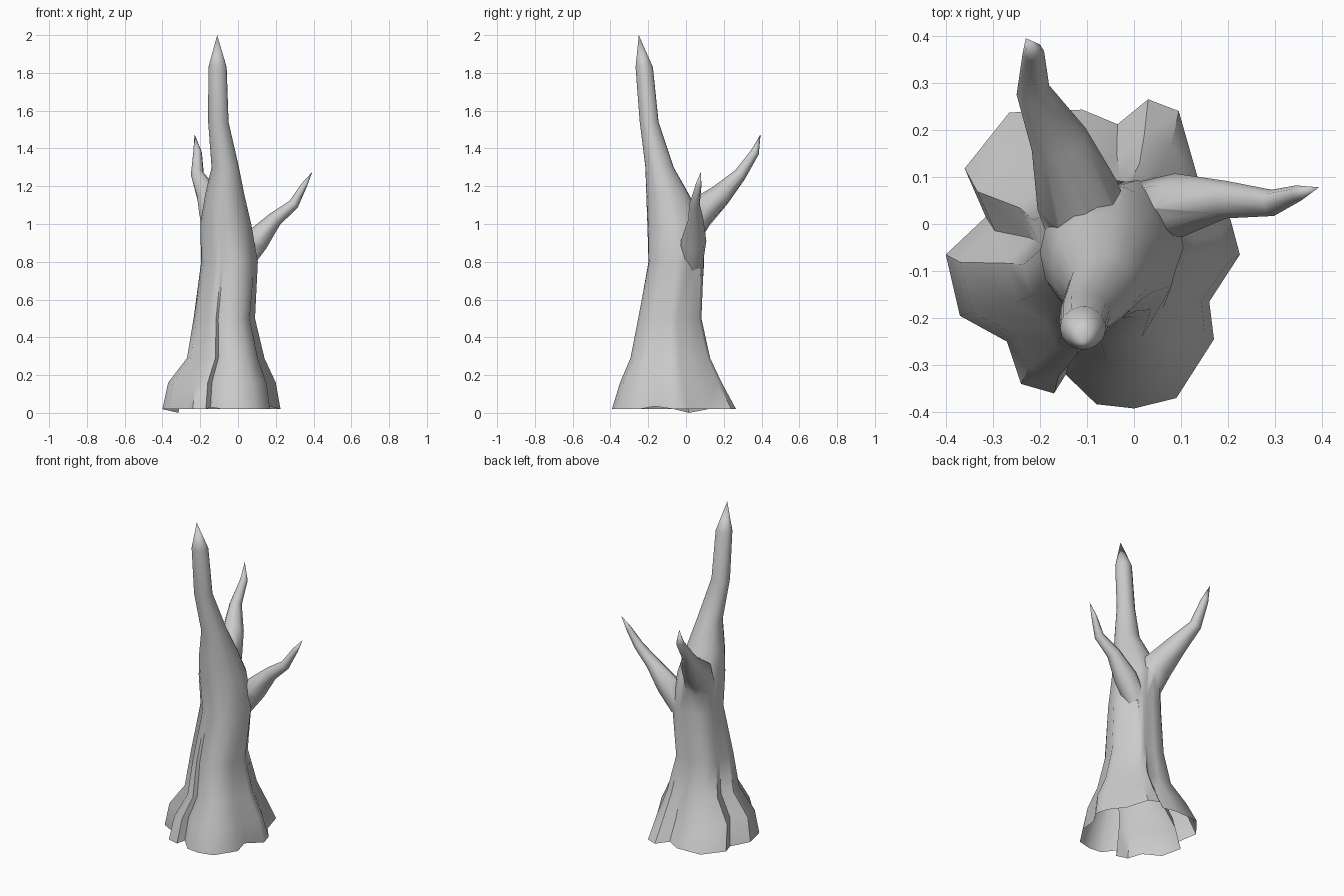
import bpy, bmesh, math
from mathutils import Vector

if "Cube" in bpy.data.objects:
    bpy.data.objects.remove(bpy.data.objects["Cube"])


def loft(name, rings, tip):
    """Skin closed rings, cap the first one and close the end to a point."""
    bm = bmesh.new()
    loops = [[bm.verts.new(p) for p in ring] for ring in rings]
    n = len(loops[0])
    for a, b in zip(loops, loops[1:]):
        for i in range(n):
            j = (i + 1) % n
            bm.faces.new((a[i], a[j], b[j], b[i]))
    apex = bm.verts.new(tip)
    for i in range(n):
        bm.faces.new((loops[-1][i], loops[-1][(i + 1) % n], apex))
    bm.faces.new(loops[0][::-1])
    bmesh.ops.recalc_face_normals(bm, faces=bm.faces)
    mesh = bpy.data.meshes.new(name)
    bm.to_mesh(mesh)
    bm.free()
    obj = bpy.data.objects.new(name, mesh)
    bpy.context.collection.objects.link(obj)
    return obj


# Root flare outline seen from above
foot = [(.03, .265), (-.035, .212), (-.11, .243), (-.265, .237), (-.36, .118),
        (-.315, .015), (-.40, -.065), (-.37, -.195), (-.27, -.25), (-.24, -.34),
        (-.17, -.36), (-.145, -.32), (-.08, -.383), (0, -.392), (.09, -.37),
        (.17, -.245), (.16, -.165), (.225, -.065), (.205, .01), (.135, .10),
        (.095, .24)]
foot_z = {5: 0.0, 16: 0.035, 1: 0.03, 11: 0.03}

# Trunk levels: z, x range, y range, how much of the root lobes remains
levels = [(.02, -.40, .225, -.392, .265, 1),
          (.16, -.37, .20, -.35, .19, .95),
          (.29, -.27, .14, -.295, .13, .85),
          (.50, -.235, .09, -.255, .085, .7),
          (.80, -.195, .105, -.20, .10, .35),
          (1.0, -.20, .07, -.205, .085, .1),
          (1.15, -.175, .035, -.21, .02, 0),
          (1.30, -.14, .005, -.215, -.065, 0),
          (1.54, -.158, -.05, -.245, -.145, 0),
          (1.83, -.157, -.06, -.267, -.175, 0)]


def trunk_ring(z, x0, x1, y0, y1, lobe):
    ring = []
    for px, py in foot:
        u = Vector(((px + .0875) / .3125, (py + .0635) / .3285))
        u = u * lobe + u.normalized() * (1 - lobe)
        ring.append(Vector(((x0 + x1) / 2 + u.x * (x1 - x0) / 2,
                            (y0 + y1) / 2 + u.y * (y1 - y0) / 2, z)))
    return ring


rings = [trunk_ring(*lv) for lv in levels]
for i, z in foot_z.items():
    rings[0][i].z = z
# temporary skirt below ground keeps the trunk closed for the union
skirt = [Vector((p.x, p.y, -.3)) for p in rings[0]]
trunk = loft("tree_trunk", [skirt] + rings, (-.11, -.25, 2.0))


def branch(name, path, tip, sides=8):
    pts = [Vector(p[:3]) for p in path] + [Vector(tip)]
    out = []
    for i, p in enumerate(path):
        t = pts[i + 1] - pts[max(i - 1, 0)]
        q = t.to_track_quat('Z', 'Y')
        out.append([pts[i] + q @ Vector((p[3] * math.cos(k * math.tau / sides),
                                         p[3] * math.sin(k * math.tau / sides), 0))
                    for k in range(sides)])
    return loft(name, out, tip)


# Two side branches
limbs = [
    branch("right_branch",
           [(.015, .03, .79, .06), (.095, .04, .91, .068), (.195, .052, 1.025, .04),
            (.295, .045, 1.105, .028), (.35, .066, 1.205, .017)], (.393, .078, 1.275)),
    branch("back_branch",
           [(-.09, -.02, .92, .09), (-.12, .06, 1.05, .09), (-.16, .18, 1.15, .062),
            (-.215, .285, 1.26, .036), (-.214, .365, 1.38, .023)], (-.23, .395, 1.475)),
]

# Fuse the branches into the trunk
for limb in limbs:
    mod = trunk.modifiers.new("fuse", 'BOOLEAN')
    mod.operation = 'UNION'
    mod.solver = 'EXACT'
    mod.object = limb
bpy.context.view_layer.objects.active = trunk
trunk.select_set(True)
for mod in list(trunk.modifiers):
    bpy.ops.object.modifier_apply(modifier=mod.name)
for limb in limbs:
    bpy.data.objects.remove(limb)

# Remove the skirt so the trunk is hollow underneath
bm = bmesh.new()
bm.from_mesh(trunk.data)
bmesh.ops.delete(bm, geom=[v for v in bm.verts if v.co.z < -.1], context='VERTS')
bm.to_mesh(trunk.data)
bm.free()
bpy.ops.object.shade_smooth_by_angle(angle=math.radians(50))
